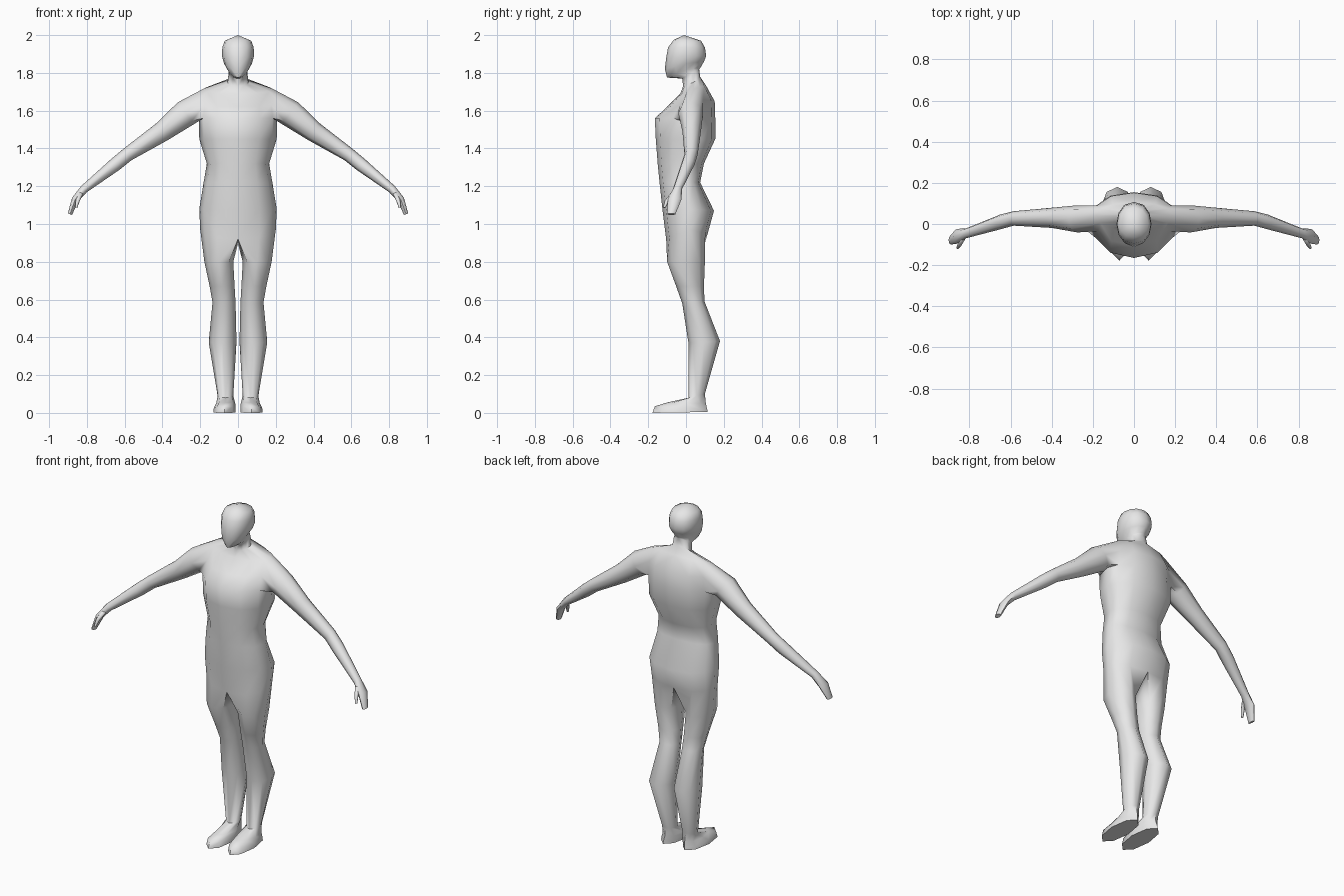
import bpy, bmesh, math
from mathutils import Vector

if "Cube" in bpy.data.objects:
    bpy.data.objects.remove(bpy.data.objects["Cube"])

skin = bpy.data.materials.new("plain_grey")
skin.diffuse_color = (0.8, 0.8, 0.8, 1)
skin.use_nodes = True
skin.node_tree.nodes["Principled BSDF"].inputs["Base Color"].default_value = skin.diffuse_color
bm = bmesh.new()


def trunk_ring(zf, zs, zb, w, yf, ym, yb, p=0.85):
    """Half cross-section, 7 points from front centre to back centre."""
    ring = []
    for i in range(7):
        t = math.pi * i / 6
        s, c = abs(math.sin(t)), math.cos(t)
        x = 0.0 if i in (0, 6) else w * s ** p
        ye, ze = (yf, zf) if c > 0 else (yb, zb)
        k = abs(c)
        ring.append(bm.verts.new((x, ym + (ye - ym) * k, zs + (ze - zs) * k)))
    return ring


def leg_ring(zf, zb, xi, xo, yf, yb):
    """Closed 8-point section, ordered like the trunk half ring plus an inner point."""
    cx, cy, rx, ry = (xi + xo) / 2, (yf + yb) / 2, (xo - xi) / 2, (yb - yf) / 2
    ring = []
    for i in range(8):
        t = (i - 3) * math.pi / 4
        s = math.sin(t)
        z = zf + (zb - zf) * (s + 1) / 2
        ring.append(bm.verts.new((cx + rx * math.cos(t), cy + ry * s, z)))
    return ring


def bridge(a, b, closed=True, skip=()):
    n = len(a)
    for i in range(n if closed else n - 1):
        if i not in skip:
            j = (i + 1) % n
            bm.faces.new((a[i], a[j], b[j], b[i]))


def limb_rings(sections):
    """8-point sections along a path: (x, y, z, thickness, depth)."""
    out = []
    for i, (x, y, z, ru, ry) in enumerate(sections):
        a, b = sections[max(i - 1, 0)], sections[min(i + 1, len(sections) - 1)]
        d = Vector((b[0] - a[0], 0, b[2] - a[2])).normalized()
        up = Vector((-d.z, 0, d.x))
        ring = []
        for k in range(8):
            t = (k - 1) * math.pi / 4
            p = Vector((x, y + ry * math.sin(t), z)) - up * ru * math.cos(t)
            ring.append(bm.verts.new(p))
        out.append(ring)
    return out


# Trunk, neck and head sections from hips upward
trunk = [trunk_ring(*r) for r in (
    (0.92, 0.97, 0.95, 0.20, -0.105, 0.02, 0.115),
    (1.08, 1.08, 1.07, 0.205, -0.125, 0.02, 0.148),
    (1.22, 1.22, 1.22, 0.182, -0.14, 0.0, 0.075),
    (1.32, 1.32, 1.32, 0.165, -0.15, 0.0, 0.095),
    (1.45, 1.45, 1.45, 0.205, -0.16, 0.02, 0.155),
    (1.56, 1.56, 1.56, 0.207, -0.165, 0.025, 0.155),
    (1.62, 1.64, 1.65, 0.20, -0.10, 0.03, 0.152),
    (1.69, 1.715, 1.735, 0.185, -0.03, 0.04, 0.105),
    (1.73, 1.75, 1.78, 0.055, -0.015, 0.04, 0.075),
    (1.77, 1.80, 1.82, 0.05, -0.02, 0.03, 0.07),
    (1.775, 1.815, 1.83, 0.052, -0.10, 0.0, 0.078, 1.2),
    (1.82, 1.85, 1.86, 0.074, -0.112, 0.0, 0.095, 1.0),
    (1.88, 1.89, 1.89, 0.085, -0.105, 0.0, 0.107),
    (1.935, 1.935, 1.935, 0.083, -0.095, 0.0, 0.10),
    (1.975, 1.97, 1.97, 0.07, -0.065, 0.0, 0.08),
)]
for i in range(len(trunk) - 1):
    bridge(trunk[i], trunk[i + 1], False, (2, 3) if i in (5, 6) else ())
crown = bm.verts.new((0, -0.01, 2.0))
for i in range(6):
    bm.faces.new((trunk[-1][i], trunk[-1][i + 1], crown))

# Arm grows out of the opening left in the shoulder
lo, mid, hi = trunk[5:8]
prev = [lo[2], lo[3], lo[4], mid[4], hi[4], hi[3], hi[2], mid[2]]
bm.verts.remove(mid[3])
for ring in limb_rings([
    (0.275, 0.025, 1.587, 0.072, 0.066),
    (0.40, 0.03, 1.49, 0.054, 0.049),
    (0.585, 0.027, 1.368, 0.037, 0.035),
    (0.65, 0.010, 1.315, 0.036, 0.036),
    (0.815, -0.045, 1.185, 0.022, 0.024),
    (0.862, -0.06, 1.13, 0.019, 0.036),
    (0.89, -0.078, 1.052, 0.012, 0.022),
]):
    bridge(prev, ring)
    prev = ring
bm.faces.new(prev)

# Thumb
thumb = limb_rings([(0.83, -0.065, 1.165, 0.013, 0.015),
                    (0.848, -0.10, 1.125, 0.011, 0.012),
                    (0.857, -0.115, 1.087, 0.006, 0.007)])
bridge(thumb[0], thumb[1])
bridge(thumb[1], thumb[2])
bm.faces.new(thumb[0])
bm.faces.new(thumb[2])

# Leg and foot hang from the hip section and a crotch point
prev = trunk[0] + [bm.verts.new((0, 0.015, 0.895))]
for r in (
    (0.80, 0.80, 0.025, 0.178, -0.10, 0.10),
    (0.67, 0.67, 0.018, 0.15, -0.052, 0.095),
    (0.58, 0.59, 0.013, 0.135, -0.02, 0.098),
    (0.37, 0.38, 0.008, 0.155, 0.013, 0.18),
    (0.08, 0.10, 0.025, 0.108, 0.012, 0.10),
    (0.055, 0.05, 0.015, 0.115, -0.10, 0.105),
    (0.035, 0.02, 0.012, 0.128, -0.165, 0.112),
    (0.0, 0.005, 0.012, 0.13, -0.178, 0.115),
):
    ring = leg_ring(*r)
    bridge(prev, ring)
    prev = ring
bm.faces.new(prev)

# Mirror the finished half into a whole figure
bmesh.ops.recalc_face_normals(bm, faces=bm.faces)
mesh = bpy.data.meshes.new("figure_body")
bm.to_mesh(mesh)
bm.free()
mesh.materials.append(skin)
body = bpy.data.objects.new("figure_body", mesh)
bpy.context.collection.objects.link(body)
mirror = body.modifiers.new("mirror", 'MIRROR')
mirror.use_clip = True
mirror.merge_threshold = 0.001
bpy.context.view_layer.objects.active = body
body.select_set(True)
bpy.ops.object.shade_smooth_by_angle(angle=math.radians(60))
